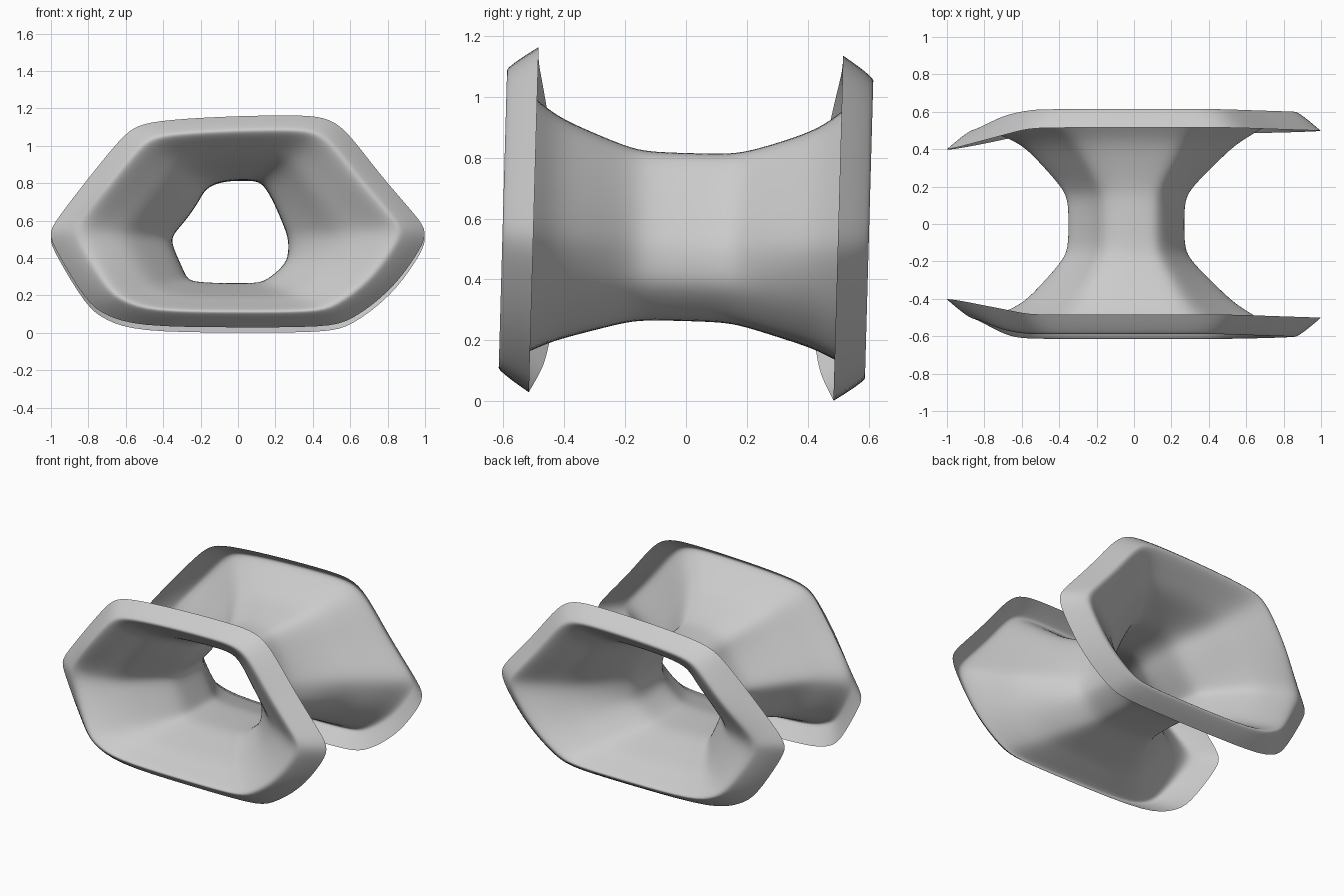
import bpy, bmesh
from mathutils import Matrix, Vector

if "Cube" in bpy.data.objects:
    bpy.data.objects.remove(bpy.data.objects["Cube"])

# Rim outline and narrow throat outline, matched point for point (x, z)
RIM = [(1.02, .52), (.955, .61), (.75, .84), (.575, 1.08), (.465, 1.142), (.30, 1.152),
       (-.10, 1.143), (-.45, 1.12), (-.565, 1.085), (-.65, 1.0), (-.82, .79),
       (-.97, .595), (-1.015, .52), (-.975, .43), (-.81, .15), (-.715, .085),
       (-.55, .018), (0, .015), (.48, .015), (.605, .05), (.82, .21), (.955, .40)]
THROAT = [(.27, .50), (.25, .56), (.20, .68), (.145, .785), (.10, .814), (.04, .815),
          (-.04, .815), (-.12, .80), (-.18, .765), (-.21, .70), (-.28, .60),
          (-.345, .53), (-.355, .49), (-.34, .44), (-.29, .33), (-.27, .285),
          (-.22, .268), (-.05, .263), (.10, .263), (.155, .28), (.25, .36), (.27, .42)]
# Flare profile: (blend from throat to ridge, y)
FLARE = [(0, 0), (0, .13), (.07, .20), (.28, .32), (.47, .43), (.68, .50),
         (.90, .583), (1.0, .608)]
# Folded-back lip: (scale of the rim outline, y)
LIP = [(.885, .593), (.94, .552), (1.0, .50)]
RIDGE = .855
CENTRE = Vector((0, .58))


def ramp(v, a, b):
    return min(1, max(0, (v - a) / (b - a)))


def ring(bm, blend, scale, y, side):
    verts = []
    lip = (scale - RIDGE) / (1 - RIDGE)
    for r, t in zip(RIM, THROAT):
        p = Vector(t).lerp(CENTRE + (Vector(r) - CENTRE) * scale, blend)
        # the left corner sweeps back: broadly on the lip, tightly on the ridge
        dip = .1 * ramp(-r[0], .55, .98) * lip
        dip += .1 * ramp(-r[0], .77, .98) * (1 - lip) * blend ** 3
        # the upper wall flares a little later than the sides
        if t[1] > .65:
            p.y -= 4 * blend * (1 - blend) * (.025 if side > 0 else .012)
        verts.append(bm.verts.new((p.x, side * (y - dip), p.y)))
    return verts


bm = bmesh.new()
half = [(w, RIDGE, y) for w, y in FLARE] + [(1, s, y) for s, y in LIP]
rings = [ring(bm, *p, -1) for p in reversed(half)] + [ring(bm, *p, 1) for p in half[1:]]
n = len(RIM)
for a, b in zip(rings, rings[1:]):
    for i in range(n):
        j = (i + 1) % n
        bm.faces.new((a[i], a[j], b[j], b[i]))
bmesh.ops.recalc_face_normals(bm, faces=bm.faces)

# Whole piece leans very slightly
pivot = Matrix.Translation((0, 0, .58))
bm.transform(pivot @ Matrix.Rotation(-.028, 4, 'X') @ pivot.inverted())
for f in bm.faces:
    f.smooth = True

mesh = bpy.data.meshes.new("flared_tube")
bm.to_mesh(mesh)
bm.free()
tube = bpy.data.objects.new("flared_tube", mesh)
bpy.context.collection.objects.link(tube)
sub = tube.modifiers.new("smooth", 'SUBSURF')
sub.levels = sub.render_levels = 2
